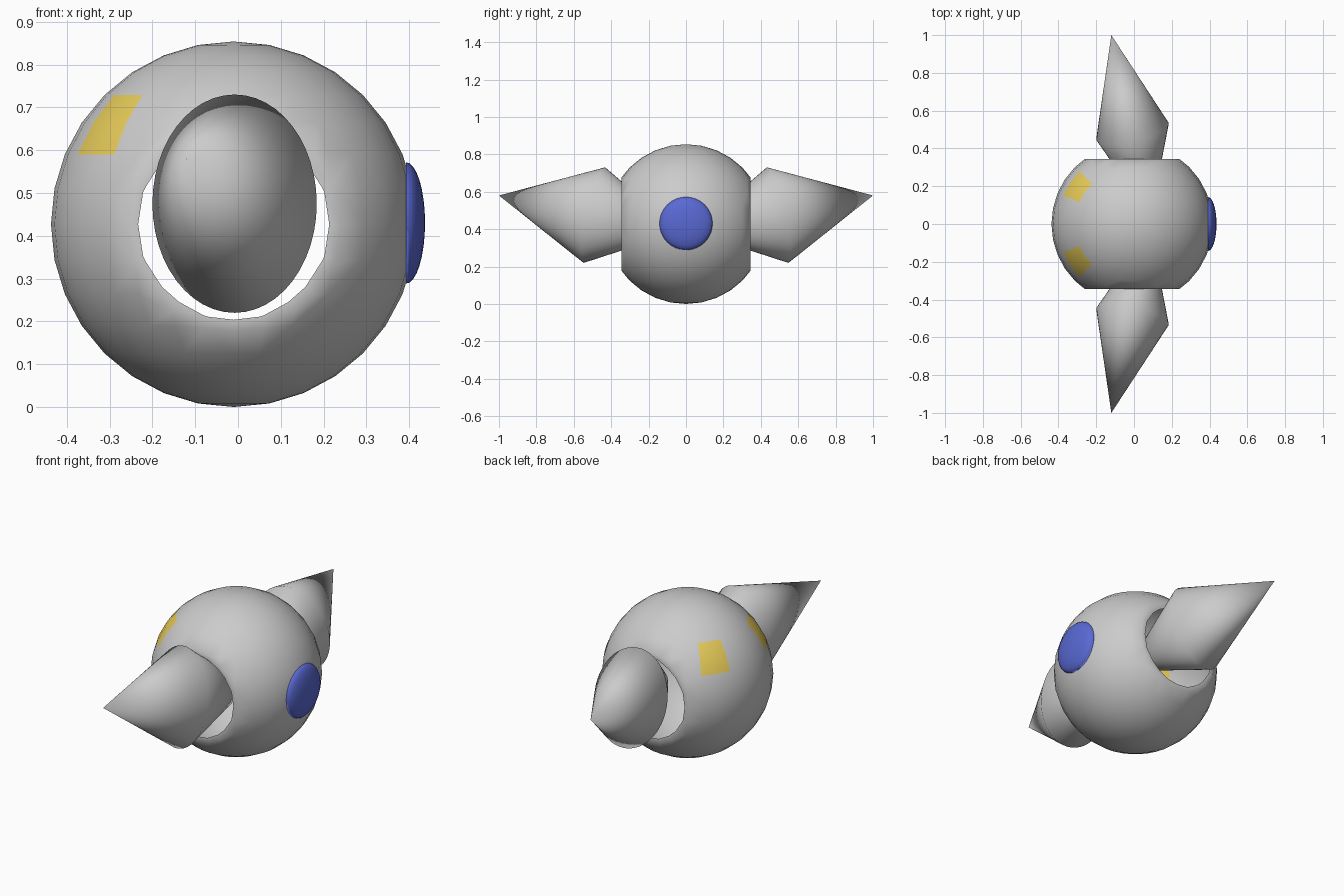
import bpy, bmesh
from math import sin, cos, tau, atan2, asin, radians, degrees
from mathutils import Vector, Matrix

if "Cube" in bpy.data.objects:
    bpy.data.objects.remove(bpy.data.objects["Cube"])

R = 0.427
CENTRE = Vector((-0.01, 0, R))


def material(name, color):
    m = bpy.data.materials.new(name)
    m.diffuse_color = color
    m.use_nodes = True
    m.node_tree.nodes["Principled BSDF"].inputs["Base Color"].default_value = m.diffuse_color
    return m


def finish(bm, name, materials=()):
    bmesh.ops.recalc_face_normals(bm, faces=bm.faces)
    for f in bm.faces:
        f.smooth = True
    mesh = bpy.data.meshes.new(name)
    bm.to_mesh(mesh)
    bm.free()
    for m in materials:
        mesh.materials.append(m)
    ob = bpy.data.objects.new(name, mesh)
    bpy.context.collection.objects.link(ob)
    return ob


grey = material("grey", (0.8, 0.8, 0.8, 1))
yellow = material("yellow", (0.8, 0.6, 0.1, 1))
blue = material("blue", (0.1, 0.14, 0.65, 1))

# Hollow ball body with two yellow patches at the back (-x)
bm = bmesh.new()
bmesh.ops.create_uvsphere(bm, u_segments=32, v_segments=16, radius=R)
for f in bm.faces:
    c = f.calc_center_median()
    lat = degrees(asin(c.z / c.length))
    az = degrees(atan2(abs(c.y), -c.x))
    if 22.5 < lat < 45 and 22.5 < az < 45:
        f.material_index = 1

# Side openings: flat cut, then a narrow inward rim
for s in (-1, 1):
    bmesh.ops.bisect_plane(bm, geom=bm.verts[:] + bm.edges[:] + bm.faces[:],
                           plane_co=(0, s * 0.345, 0), plane_no=(0, s, 0), clear_outer=True)
rim = [e for e in bm.edges if e.is_boundary]
new = bmesh.ops.extrude_edge_only(bm, edges=rim)["geom"]
for v in new:
    if isinstance(v, bmesh.types.BMVert):
        v.co.x *= 0.895
        v.co.z *= 0.895
bmesh.ops.translate(bm, verts=bm.verts, vec=CENTRE)
finish(bm, "body", (grey, yellow))

# Blue domed eye on +x
bm = bmesh.new()
bmesh.ops.create_uvsphere(bm, u_segments=32, v_segments=16, radius=0.142,
                          matrix=Matrix.Rotation(radians(90), 4, 'Y'))
bmesh.ops.bisect_plane(bm, geom=bm.verts[:] + bm.edges[:] + bm.faces[:],
                       plane_co=(0, 0, 0), plane_no=(-1, 0, 0), clear_outer=True)
for v in bm.verts:
    v.co.x *= 0.045 / 0.142
bmesh.ops.translate(bm, verts=bm.verts, vec=(0.392, 0, R + 0.003))
finish(bm, "eye", (blue,))


# Side spikes: a tilted oval cone whose neck tapers into the body
def spike(name, side, n=48):
    bm = bmesh.new()

    def ring(c, k):
        out = []
        for i in range(n):
            dx, dz = 0.192 * k * cos(tau * i / n), 0.255 * k * sin(tau * i / n)
            y = c[1] - 0.21 * dx + 0.22 * dz
            out.append(bm.verts.new((c[0] + dx, -side * y, c[2] + dz)))
        return out

    tip = bm.verts.new((-0.12, side * 1.0, 0.58))
    base = ring((-0.008, -0.49, 0.475), 1)
    root = ring((0.073, -0.1, 0.4), 0.15)
    for i in range(n):
        j = (i + 1) % n
        bm.faces.new((tip, base[i], base[j]))
        bm.faces.new((base[i], root[i], root[j], base[j]))
    bm.faces.new(root)
    finish(bm, name)


spike("front_spike", -1)
spike("back_spike", 1)
